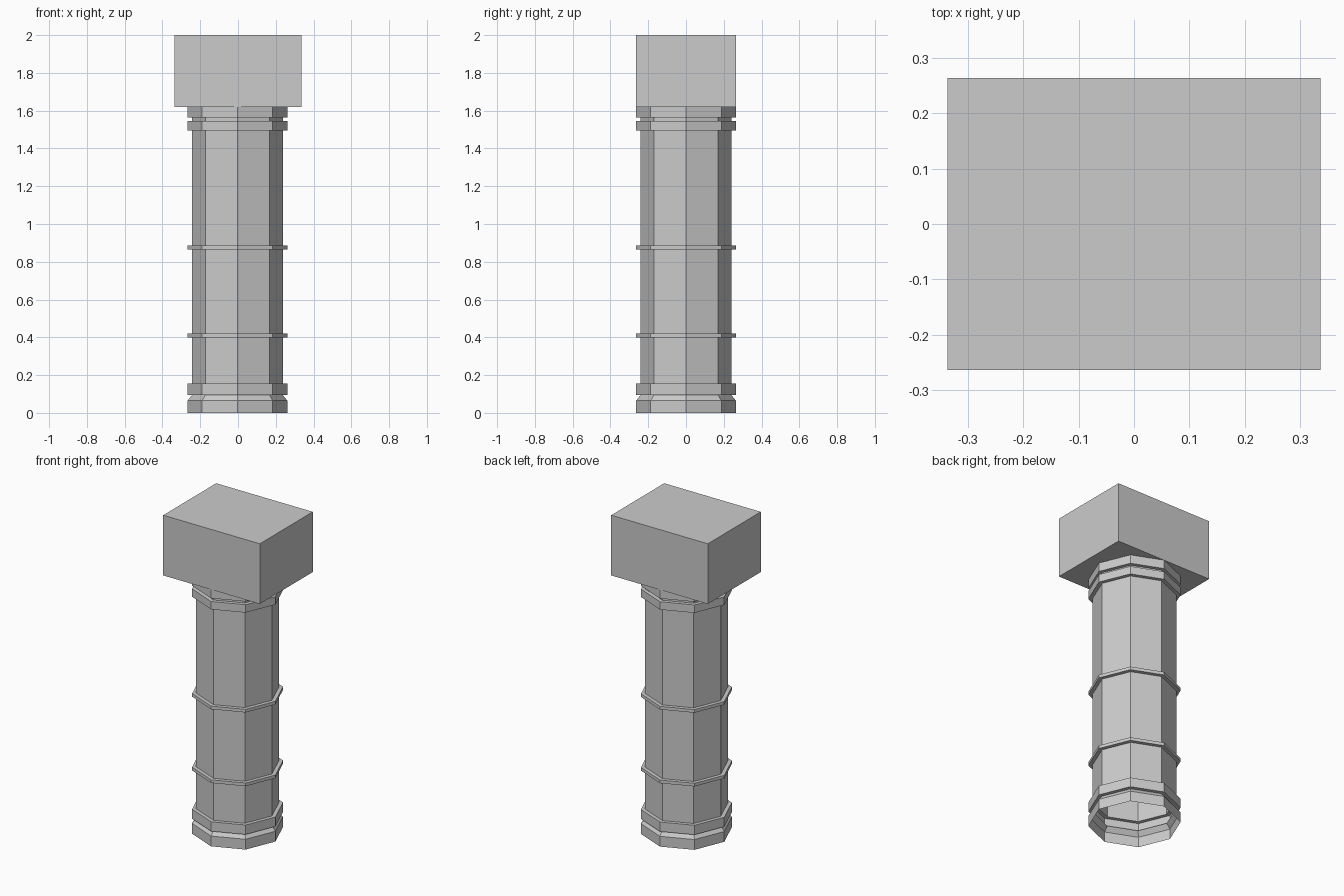
import bpy
import bmesh
from math import cos, sin, tau

cube = bpy.data.objects.get("Cube")
if cube:
    bpy.data.objects.remove(cube, do_unlink=True)

SHAFT, RING = 0.24, 0.264
SIDES = 8

stone = bpy.data.materials.new("grey stone")
stone.use_nodes = True
colour = (0.6, 0.6, 0.6, 1)
stone.diffuse_color = colour
stone.node_tree.nodes["Principled BSDF"].inputs["Base Color"].default_value = colour


def finish(name, bm):
    mesh = bpy.data.meshes.new(name)
    bm.to_mesh(mesh)
    bm.free()
    mesh.materials.append(stone)
    obj = bpy.data.objects.new(name, mesh)
    bpy.context.collection.objects.link(obj)
    return obj


# Column: one faceted skin, open at the foot, with a sloped plinth
profile = [(RING, 0), (RING, 0.065), (SHAFT, 0.095)]
# Flat bands: base collar, two thin rings, two capital mouldings
for low, high in [(0.095, 0.155), (0.40, 0.42), (0.865, 0.885),
                  (1.495, 1.545), (1.565, 1.62)]:
    if profile[-1] != (SHAFT, low):
        profile.append((SHAFT, low))
    profile += [(RING, low), (RING, high), (SHAFT, high)]

bm = bmesh.new()
loops = [[bm.verts.new((r * cos(tau * i / SIDES), r * sin(tau * i / SIDES), z))
          for i in range(SIDES)] for r, z in profile]
for lower, upper in zip(loops, loops[1:]):
    for i in range(SIDES):
        j = (i + 1) % SIDES
        bm.faces.new((lower[i], lower[j], upper[j], upper[i]))
column = finish("column", bm)
column.location.x = -0.003

# Capital block
bm = bmesh.new()
bmesh.ops.create_cube(bm, size=1)
block = finish("capital_block", bm)
block.scale = (0.674, 0.528, 0.38)
block.location.z = 1.81
